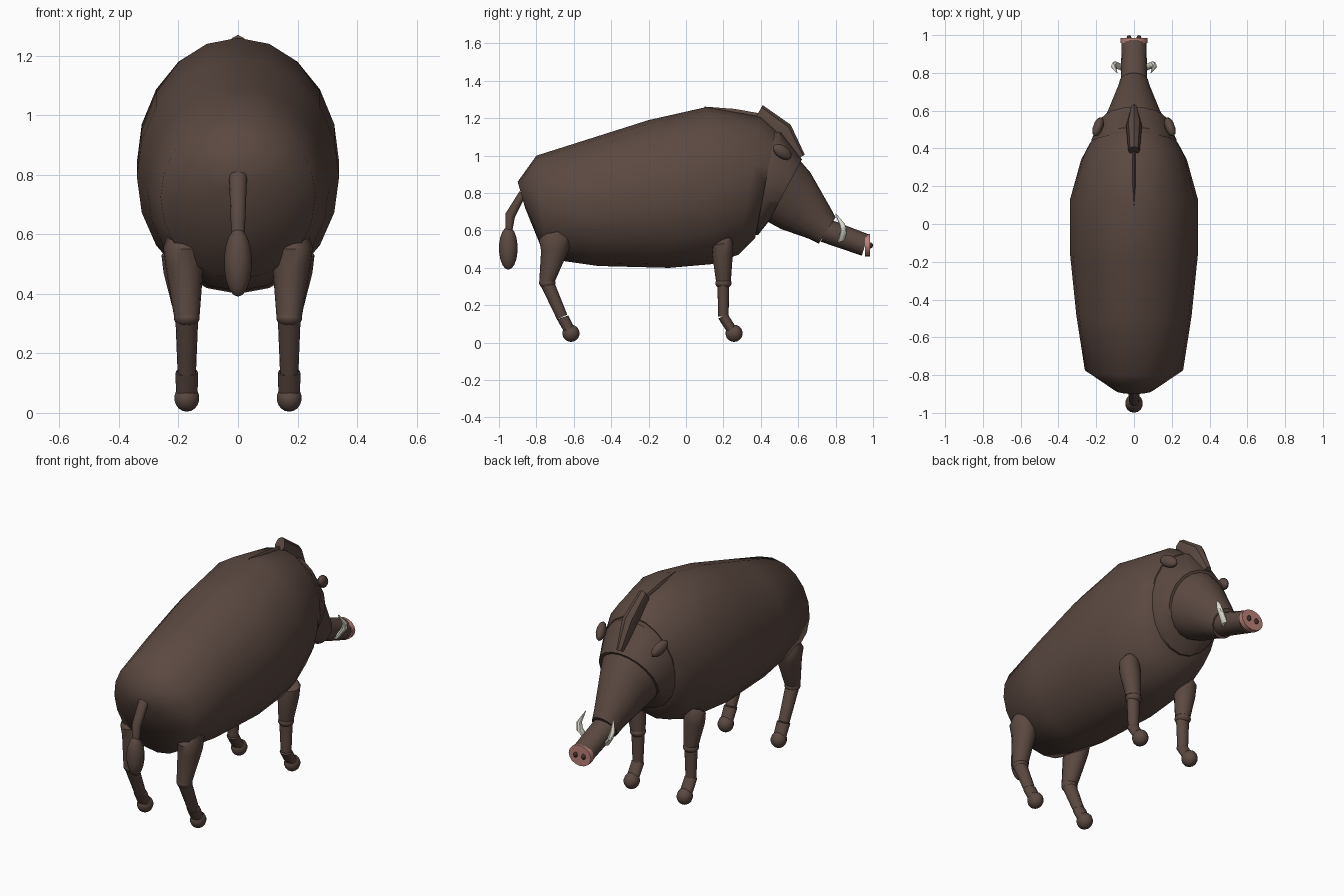
import bpy, bmesh, math
from mathutils import Vector


def material(name, rgb):
    m = bpy.data.materials.new(name)
    m.diffuse_color = (*rgb, 1)
    return m


BROWN = material("dark brown hide", (0.105, 0.066, 0.053))
PINK = material("pink nose", (0.50, 0.22, 0.19))
IVORY = material("ivory", (0.78, 0.76, 0.66))
DARK = material("nostril dark", (0.06, 0.03, 0.025))


def finish(bm, name, mat, angle=40):
    bmesh.ops.recalc_face_normals(bm, faces=bm.faces)
    me = bpy.data.meshes.new(name)
    bm.to_mesh(me)
    bm.free()
    me.materials.append(mat)
    ob = bpy.data.objects.new(name, me)
    bpy.context.collection.objects.link(ob)
    bpy.ops.object.select_all(action='DESELECT')
    ob.select_set(True)
    bpy.context.view_layer.objects.active = ob
    bpy.ops.object.shade_smooth_by_angle(angle=math.radians(angle))
    return ob


def loft(name, mat, rings, n=16, angle=40):
    """Each ring: two opposite points (y,z),(y,z) in side view, half width, centre x."""
    bm = bmesh.new()
    loops = []
    for y1, z1, y2, z2, hw, cx in rings:
        c = Vector((cx, (y1 + y2) / 2, (z1 + z2) / 2))
        v = Vector((0, (y1 - y2) / 2, (z1 - z2) / 2))
        u = Vector((hw, 0, 0))
        loops.append([bm.verts.new(c + v * math.cos(a) + u * math.sin(a))
                      for a in (2 * math.pi * i / n for i in range(n))])
    for a, b in zip(loops, loops[1:]):
        for i in range(n):
            j = (i + 1) % n
            bm.faces.new((a[i], a[j], b[j], b[i]))
    bm.faces.new(loops[0])
    bm.faces.new(loops[-1])
    return finish(bm, name, mat, angle)


def ball(name, mat, loc, scale, rot=(0, 0, 0), u=14, v=9):
    bm = bmesh.new()
    bmesh.ops.create_uvsphere(bm, u_segments=u, v_segments=v, radius=1)
    ob = finish(bm, name, mat)
    ob.location, ob.scale, ob.rotation_euler = loc, scale, rot
    return ob


# torso
loft("torso", BROWN, [
    (-0.90, 0.86, -0.86, 0.72, 0.10, 0),
    (-0.80, 1.00, -0.75, 0.45, 0.26, 0),
    (-0.50, 1.095, -0.47, 0.41, 0.305, 0),
    (-0.20, 1.19, -0.09, 0.40, 0.34, 0),
    (0.11, 1.26, 0.14, 0.42, 0.34, 0),
    (0.40, 1.21, 0.28, 0.47, 0.28, 0),
    (0.48, 1.14, 0.37, 0.56, 0.235, 0)], 20, 60)
# neck, head and snout
loft("neck", BROWN, [
    (0.44, 1.14, 0.35, 0.58, 0.23, 0),
    (0.51, 1.13, 0.385, 0.575, 0.225, 0),
    (0.62, 0.98, 0.44, 0.645, 0.185, 0)], 20)
loft("head", BROWN, [
    (0.60, 0.985, 0.43, 0.65, 0.175, 0),
    (0.665, 0.91, 0.51, 0.607, 0.14, 0),
    (0.77, 0.725, 0.66, 0.555, 0.088, 0),
    (0.80, 0.67, 0.71, 0.53, 0.076, 0)], 20)
loft("snout", BROWN, [
    (0.78, 0.655, 0.72, 0.54, 0.07, 0),
    (0.975, 0.58, 0.94, 0.465, 0.066, 0)])
loft("nose_disc", PINK, [
    (0.957, 0.58, 0.957, 0.46, 0.072, 0),
    (0.985, 0.58, 0.985, 0.46, 0.072, 0)])

# mane along the neck, and low ridge behind it
loft("mane", BROWN, [
    (0.41, 1.27, 0.365, 1.19, 0.03, 0),
    (0.56, 1.165, 0.48, 1.08, 0.042, 0),
    (0.635, 1.005, 0.57, 0.97, 0.02, 0)], 8)
loft("back_ridge", BROWN, [
    (0.10, 1.262, 0.10, 1.22, 0.006, 0),
    (0.26, 1.25, 0.26, 1.20, 0.01, 0),
    (0.40, 1.225, 0.38, 1.18, 0.008, 0)], 6)

# tail with tuft
loft("tail", BROWN, [
    (-0.86, 0.78, -0.89, 0.81, 0.03, 0),
    (-0.915, 0.67, -0.965, 0.69, 0.026, 0),
    (-0.93, 0.59, -0.965, 0.59, 0.022, 0)], 12)
ball("tail_tuft", BROWN, (0, -0.95, 0.505), (0.048, 0.05, 0.115))

for s, side in ((-1, "left"), (1, "right")):
    # face details
    ball(f"{side}_ear", BROWN, (s * 0.19, 0.515, 1.02), (0.027, 0.06, 0.034),
         (math.radians(-32), 0, s * math.radians(20)), 10, 7)
    ball(f"{side}_nostril", DARK, (s * 0.026, 0.986, 0.52), (0.013, 0.014, 0.016), (0, 0, 0), 8, 6)
    loft(f"{side}_tusk", IVORY, [
        (0.845, 0.545, 0.81, 0.535, 0.016, s * 0.06),
        (0.862, 0.59, 0.825, 0.60, 0.017, s * 0.10),
        (0.85, 0.635, 0.82, 0.63, 0.013, s * 0.108),
        (0.802, 0.69, 0.798, 0.688, 0.002, s * 0.09)], 8)

    # front leg
    loft(f"{side}_front_thigh", BROWN, [
        (0.235, 0.565, 0.19, 0.55, 0.03, s * 0.205),
        (0.25, 0.54, 0.145, 0.52, 0.057, s * 0.20),
        (0.25, 0.47, 0.14, 0.47, 0.06, s * 0.19),
        (0.24, 0.33, 0.16, 0.33, 0.042, s * 0.172)])
    ball(f"{side}_front_knee", BROWN, (s * 0.172, 0.20, 0.318), (0.044, 0.044, 0.03))
    loft(f"{side}_front_shin", BROWN, [
        (0.23, 0.31, 0.168, 0.31, 0.038, s * 0.172),
        (0.228, 0.14, 0.172, 0.14, 0.03, s * 0.172)])
    loft(f"{side}_front_pastern", BROWN, [
        (0.225, 0.15, 0.172, 0.13, 0.036, s * 0.172),
        (0.275, 0.07, 0.225, 0.05, 0.036, s * 0.172)])
    ball(f"{side}_front_foot", BROWN, (s * 0.172, 0.257, 0.05), (0.043, 0.046, 0.046))

    # back leg
    loft(f"{side}_back_thigh", BROWN, [
        (-0.65, 0.60, -0.76, 0.58, 0.05, s * 0.19),
        (-0.615, 0.56, -0.785, 0.55, 0.066, s * 0.185),
        (-0.625, 0.50, -0.775, 0.49, 0.064, s * 0.18),
        (-0.70, 0.33, -0.785, 0.32, 0.043, s * 0.172)])
    ball(f"{side}_back_knee", BROWN, (s * 0.172, -0.742, 0.32), (0.044, 0.044, 0.032))
    loft(f"{side}_back_shin", BROWN, [
        (-0.705, 0.325, -0.772, 0.295, 0.038, s * 0.172),
        (-0.635, 0.15, -0.69, 0.125, 0.031, s * 0.172)])
    loft(f"{side}_back_pastern", BROWN, [
        (-0.63, 0.145, -0.69, 0.125, 0.038, s * 0.172),
        (-0.59, 0.065, -0.645, 0.045, 0.036, s * 0.172)])
    ball(f"{side}_back_foot", BROWN, (s * 0.172, -0.615, 0.05), (0.043, 0.046, 0.046))
